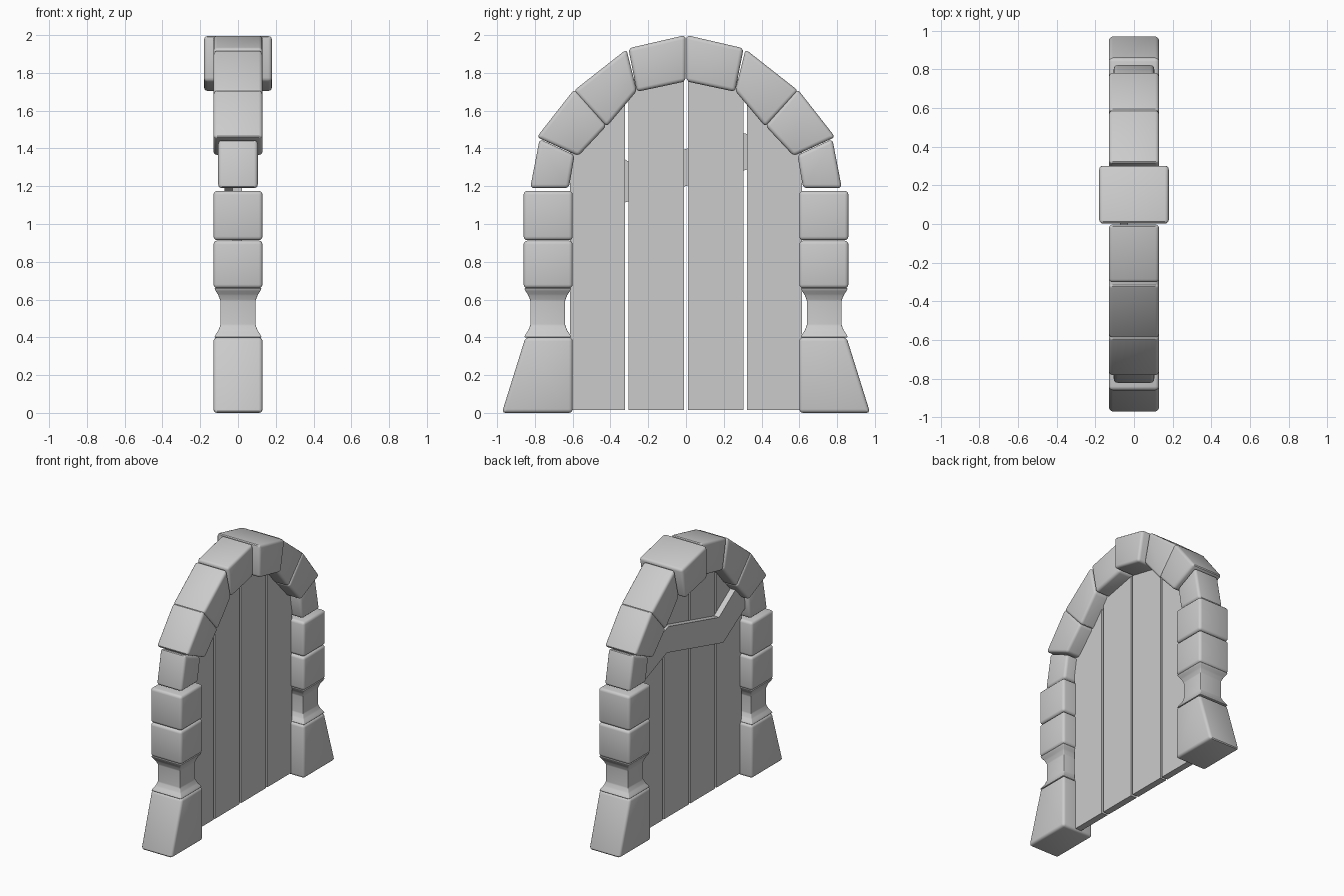
import bpy, bmesh

if "Cube" in bpy.data.objects:
    bpy.data.objects.remove(bpy.data.objects["Cube"])


def finish(bm, name, bevel):
    bmesh.ops.recalc_face_normals(bm, faces=bm.faces)
    if bevel:
        bmesh.ops.bevel(bm, geom=bm.edges[:], offset=bevel, segments=3,
                        profile=0.5, affect='EDGES', clamp_overlap=True)
    me = bpy.data.meshes.new(name)
    bm.to_mesh(me)
    bm.free()
    ob = bpy.data.objects.new(name, me)
    bpy.context.collection.objects.link(ob)
    bpy.ops.object.select_all(action='DESELECT')
    ob.select_set(True)
    bpy.context.view_layer.objects.active = ob
    if bevel:
        bpy.ops.object.shade_smooth_by_angle()
    return ob


def loft(name, rings, bevel=0.0):
    """Join matching closed rings of points and cap both ends."""
    bm = bmesh.new()
    rows = [[bm.verts.new(p) for p in r] for r in rings]
    n = len(rows[0])
    for a, b in zip(rows, rows[1:]):
        for i in range(n):
            j = (i + 1) % n
            bm.faces.new((a[i], a[j], b[j], b[i]))
    bm.faces.new(rows[0][::-1])
    bm.faces.new(rows[-1])
    return finish(bm, name, bevel)


def slab(name, outline, x0, x1, bevel=0.0):
    """Extrude a (y, z) outline along x."""
    return loft(name, [[(x, y, z) for y, z in outline] for x in (x0, x1)], bevel)


# Stone outlines for the +y half: name, half thickness, (y, z) corners
stones = [
    ("base_stone", 0.13, [(0.60, 0), (0.975, 0), (0.85, 0.40), (0.60, 0.40)]),
    ("lower_block", 0.13, [(0.60, 0.66), (0.86, 0.66), (0.86, 0.912), (0.60, 0.912)]),
    ("upper_block", 0.13, [(0.60, 0.914), (0.86, 0.914), (0.86, 1.175), (0.60, 1.175)]),
    ("arch_foot", 0.105, [(0.62, 1.19), (0.825, 1.19), (0.775, 1.45), (0.59, 1.365)]),
    ("arch_stone_low", 0.13, [(0.57, 1.36), (0.79, 1.46), (0.59, 1.715), (0.42, 1.52)]),
    ("arch_stone_high", 0.13, [(0.42, 1.515), (0.595, 1.705), (0.315, 1.925), (0.26, 1.705)]),
    ("arch_top", 0.13, [(0.002, 1.755), (0.26, 1.70), (0.305, 1.93), (0.002, 2.0)]),
]
for side, label in ((-1, "left"), (1, "right")):
    for name, half, pts in stones:
        if name == "arch_top" and side == 1:
            half = 0.18  # the proud keystone
        slab(f"{name}_{label}", [(side * y, z) for y, z in pts], -half, half, 0.02)

    # Pinched waist stone
    rings = []
    for z, hx, hy in ((0.40, 0.125, 0.125), (0.412, 0.12, 0.12), (0.435, 0.105, 0.104),
                      (0.465, 0.093, 0.092), (0.595, 0.093, 0.092), (0.625, 0.105, 0.104),
                      (0.648, 0.12, 0.12), (0.66, 0.125, 0.125)):
        yc = side * 0.732
        rings.append([(-hx, yc - hy, z), (hx, yc - hy, z), (hx, yc + hy, z), (-hx, yc + hy, z)])
    loft(f"waist_stone_{label}", rings, 0.005)

    # Door planks, tops hidden behind the arch
    for name, y0, y1, z0, z1 in (("inner_plank", 0.01, 0.305, 1.84, 1.76),
                                 ("outer_plank", 0.322, 0.615, 1.75, 1.45)):
        slab(f"{name}_{label}", [(side * y0, 0.015), (side * y1, 0.015),
                                 (side * y1, z1), (side * y0, z0)], -0.03, 0.02)

# Bent brace across the back of the planks
slab("back_brace", [(-0.60, 1.27), (-0.34, 1.11), (0.33, 1.29), (0.60, 1.18),
                    (0.60, 1.38), (0.31, 1.48), (-0.29, 1.32), (-0.60, 1.53)], -0.072, -0.03)
